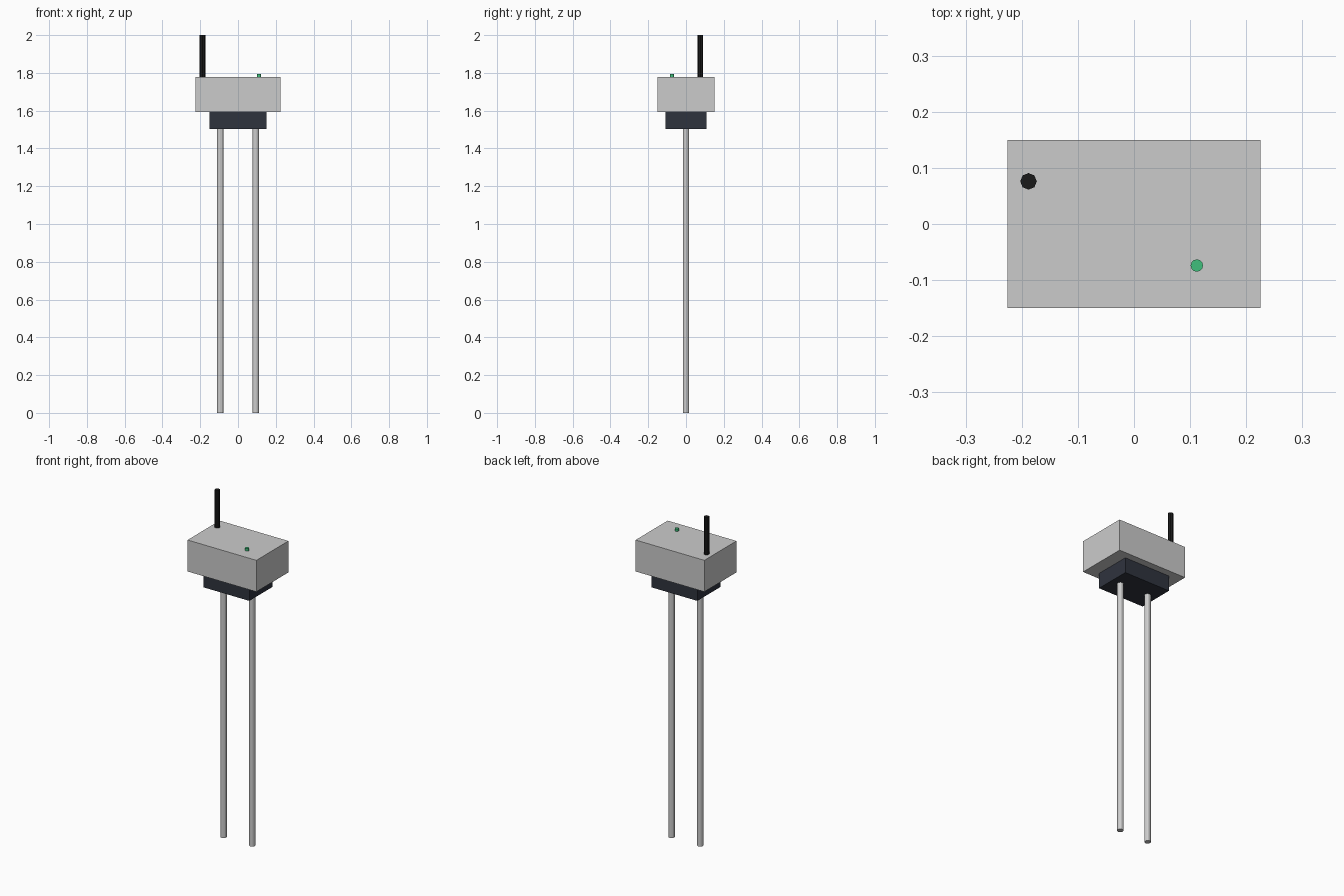
import bpy

if "Cube" in bpy.data.objects:
    bpy.data.objects.remove(bpy.data.objects["Cube"])


def material(name, rgb):
    m = bpy.data.materials.new(name)
    m.diffuse_color = (*rgb, 1)
    m.use_nodes = True
    m.node_tree.nodes["Principled BSDF"].inputs["Base Color"].default_value = m.diffuse_color
    return m


def finish(name, mat):
    ob = bpy.context.object
    ob.name = name
    if mat:
        ob.data.materials.append(mat)
    return ob


def box(name, sx, sy, z0, z1, mat=None):
    bpy.ops.mesh.primitive_cube_add(size=1, location=(0, 0, (z0 + z1) / 2))
    bpy.context.object.dimensions = (sx, sy, z1 - z0)
    bpy.ops.object.transform_apply(location=False, rotation=False, scale=True)
    return finish(name, mat)


def rod(name, x, y, r, z0, z1, sides, mat=None):
    bpy.ops.mesh.primitive_cylinder_add(vertices=sides, radius=r, depth=z1 - z0,
                                        location=(x, y, (z0 + z1) / 2))
    return finish(name, mat)


dark = material("dark_slate", (0.028, 0.033, 0.048))
black = material("black", (0.01, 0.01, 0.01))
green = material("green", (0.05, 0.52, 0.2))

LEG_TOP, BASE_TOP, CASE_TOP = 1.502, 1.592, 1.778

# Two support poles
for side, x in (("left", -0.094), ("right", 0.094)):
    rod(side + "_pole", x, 0, 0.017, 0, LEG_TOP, 12)

# Mounting block and equipment case
box("mounting_block", 0.30, 0.216, LEG_TOP, BASE_TOP, dark)
box("equipment_case", 0.45, 0.30, BASE_TOP, CASE_TOP)

# Antenna and indicator light on the lid
rod("antenna", -0.188, 0.076, 0.0148, CASE_TOP, 2.0, 8, black)
rod("indicator_light", 0.112, -0.074, 0.011, CASE_TOP, 1.793, 12, green)
